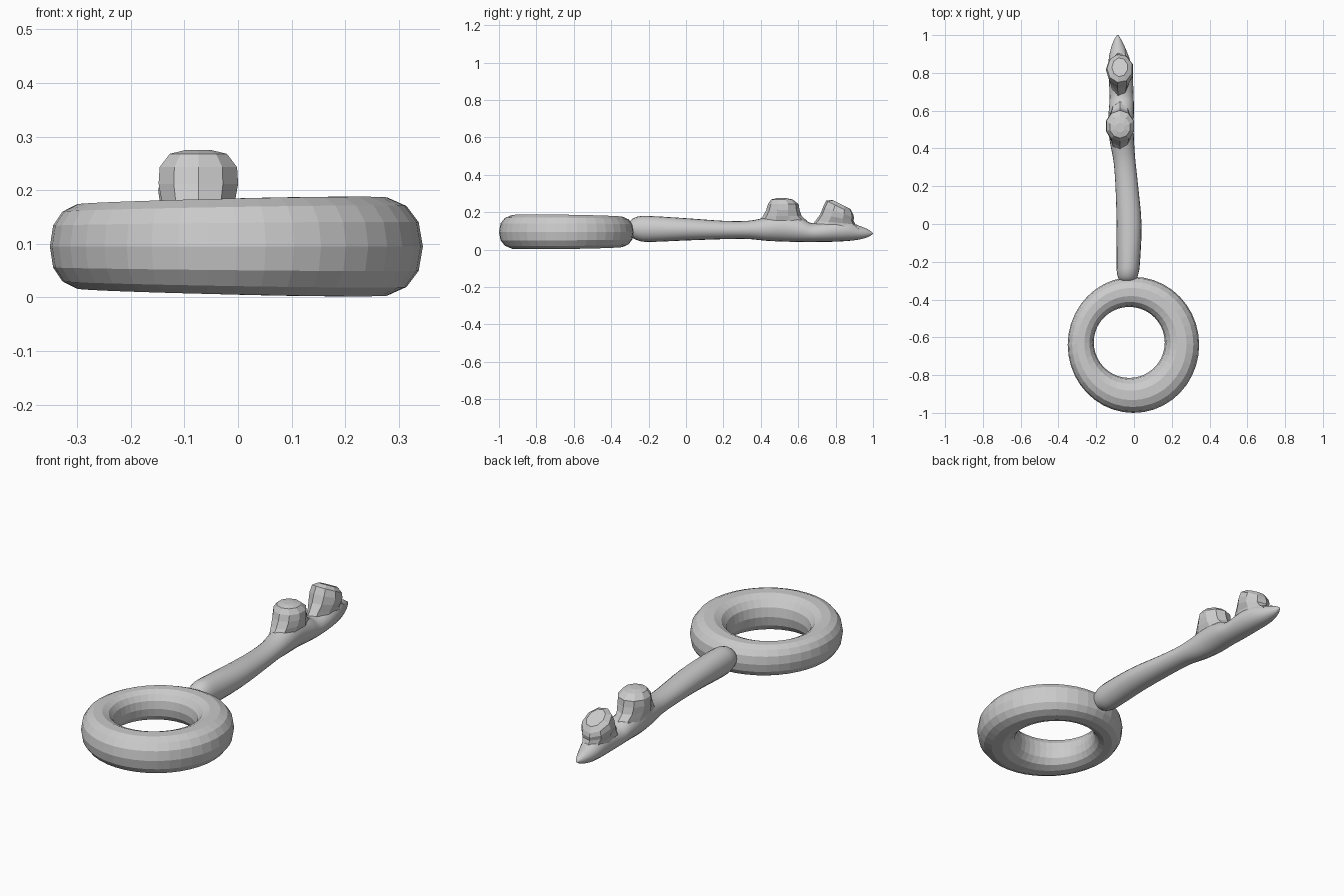
import bpy, bmesh
from math import sin, cos, pi, copysign

if "Cube" in bpy.data.objects:
    bpy.data.objects.remove(bpy.data.objects["Cube"])


def loft(name, rings, closed=False, smooth=False):
    """Skin a list of equal-length point rings into one mesh object."""
    bm = bmesh.new()
    rows = [[bm.verts.new(p) for p in r] for r in rings]
    n = len(rows[0])
    pairs = list(zip(rows, rows[1:] + rows[:1])) if closed else list(zip(rows, rows[1:]))
    for a, b in pairs:
        for i in range(n):
            j = (i + 1) % n
            bm.faces.new((a[i], a[j], b[j], b[i]))
    if not closed:
        bm.faces.new(rows[0])
        bm.faces.new(rows[-1])
    bmesh.ops.recalc_face_normals(bm, faces=bm.faces[:])
    mesh = bpy.data.meshes.new(name)
    bm.to_mesh(mesh)
    bm.free()
    for p in mesh.polygons:
        p.use_smooth = smooth
    obj = bpy.data.objects.new(name, mesh)
    bpy.context.collection.objects.link(obj)
    return obj


def spline(pts, steps):
    """Catmull-Rom samples through tuples of any length."""
    out = []
    for i in range(len(pts) - 1):
        p0, p1, p2, p3 = (pts[max(i - 1, 0)], pts[i], pts[i + 1], pts[min(i + 2, len(pts) - 1)])
        for s in range(steps):
            t = s / steps
            out.append(tuple(0.5 * (2 * b + (c - a) * t + (2 * a - 5 * b + 4 * c - d) * t * t
                                    + (3 * b - a - 3 * c + d) * t ** 3)
                             for a, b, c, d in zip(p0, p1, p2, p3)))
    return out + [pts[-1]]


def power(v, e):
    return copysign(abs(v) ** e, v)


# Bow: uneven ring between an outer oval and an offset round hole
rings = []
SEG, SIDES = 40, 14
for k in range(SEG):
    u = 2 * pi * k / SEG
    outer = (-0.003 + 0.348 * cos(u), -0.64 + 0.36 * sin(u))
    inner = (-0.025 + 0.188 * cos(u), -0.627 + 0.188 * sin(u))
    half = 0.087 + 0.008 * cos(u + 0.6)
    ring = []
    for i in range(SIDES):
        v = 2 * pi * i / SIDES
        s = 0.5 + 0.5 * power(cos(v), 0.87)
        ring.append((inner[0] + (outer[0] - inner[0]) * s,
                     inner[1] + (outer[1] - inner[1]) * s,
                     0.095 + half * power(sin(v), 0.87)))
    rings.append(ring)
loft("bow_ring", rings, closed=True)

# Shaft stations: y, centre x, half width, bottom z, top z
stations = [
    (-0.308, -0.034, 0.022, 0.095, 0.13), (-0.295, -0.034, 0.045, 0.07, 0.157),
    (-0.26, -0.033, 0.057, 0.05, 0.176), (-0.2, -0.03, 0.062, 0.041, 0.18),
    (0.0, -0.026, 0.066, 0.049, 0.168), (0.2, -0.038, 0.06, 0.056, 0.154),
    (0.33, -0.05, 0.058, 0.057, 0.154), (0.42, -0.062, 0.063, 0.048, 0.17),
    (0.52, -0.07, 0.068, 0.043, 0.19), (0.62, -0.066, 0.066, 0.041, 0.165),
    (0.68, -0.066, 0.063, 0.041, 0.14), (0.78, -0.07, 0.064, 0.042, 0.155),
    (0.86, -0.077, 0.058, 0.046, 0.153), (0.92, -0.083, 0.042, 0.053, 0.13),
    (0.97, -0.086, 0.022, 0.066, 0.11), (1.0, -0.086, 0.003, 0.084, 0.089)]
rings = []
for y, cx, w, lo, hi in spline(stations, 3):
    rings.append([(cx + w * cos(2 * pi * i / 20), y,
                   (lo + hi) / 2 + (hi - lo) / 2 * sin(2 * pi * i / 20)) for i in range(20)])
loft("shaft", rings, smooth=True)


def knob(name, cx, levels, sides):
    """Faceted bit tooth; levels are (y, z, half length, half width, slope)."""
    rows = []
    for k, (y, z, ry, rx, slope) in enumerate(levels):
        row = []
        for i in range(sides):
            a = 2 * pi * (i + 0.5) / sides
            dy = ry * sin(a)
            row.append((cx + rx * cos(a), y + dy, z + slope * dy))
        rows.append(row)
    loft(name, rows)


# Two teeth of the bit, with flared bases blending into the shaft
knob("inner_tooth", -0.074, [
    (0.52, 0.11, 0.15, 0.062, 0), (0.518, 0.155, 0.128, 0.064, 0),
    (0.515, 0.18, 0.103, 0.072, 0), (0.518, 0.212, 0.089, 0.078, 0),
    (0.52, 0.243, 0.082, 0.076, 0), (0.513, 0.268, 0.058, 0.056, 0),
    (0.51, 0.275, 0.025, 0.025, 0)], 10)
knob("outer_tooth", -0.075, [
    (0.80, 0.11, 0.145, 0.055, 0), (0.80, 0.145, 0.108, 0.058, -0.1),
    (0.807, 0.172, 0.09, 0.07, -0.2), (0.816, 0.20, 0.084, 0.074, -0.35),
    (0.822, 0.226, 0.073, 0.068, -0.5), (0.83, 0.242, 0.05, 0.042, -0.5)], 9)
